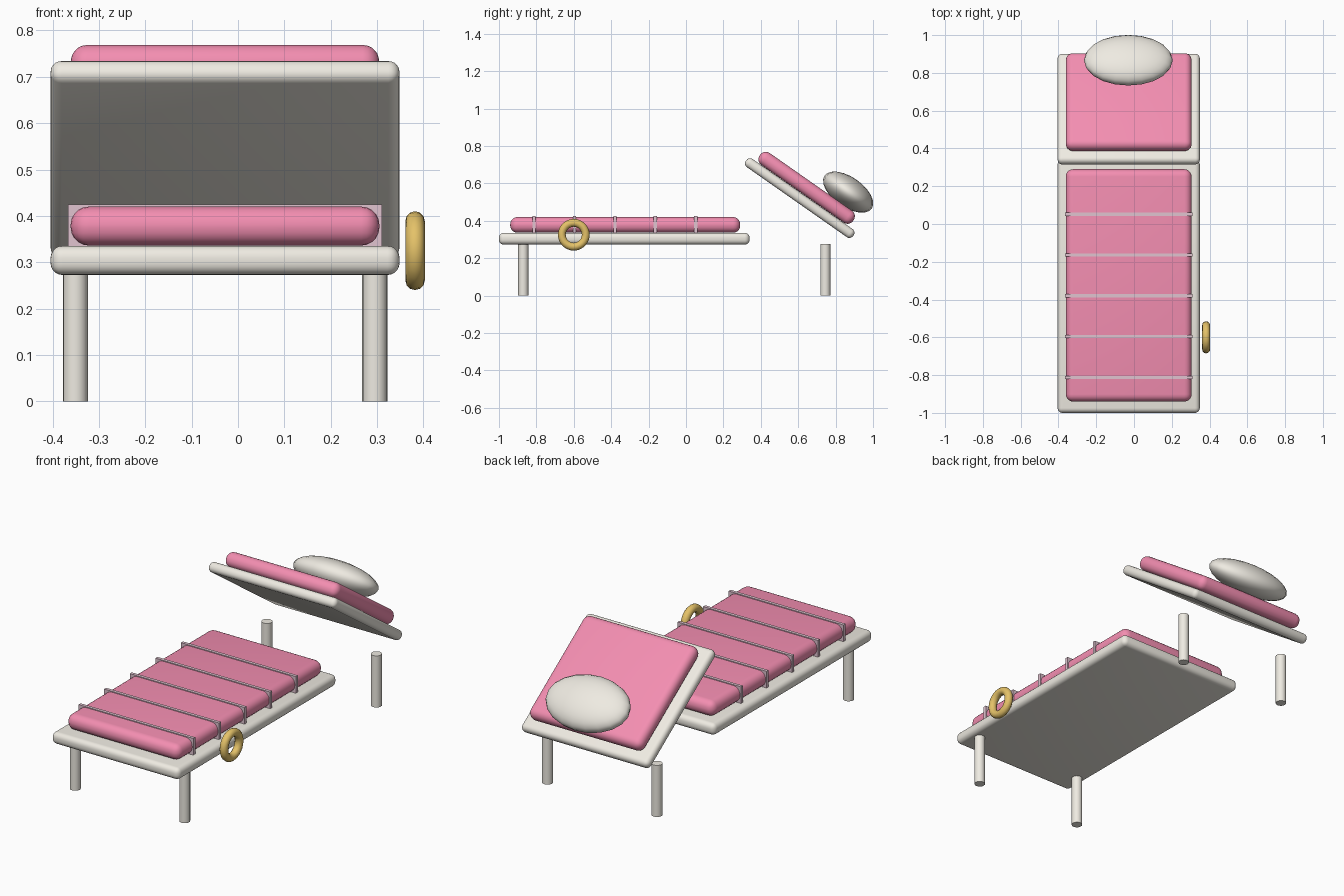
import bpy
from math import radians, pi

if "Cube" in bpy.data.objects:
    bpy.data.objects.remove(bpy.data.objects["Cube"])

CX = -0.028            # centre line of the bed (the ring sticks out on the right)
TILT = radians(-35)    # slope of the raised head section


def material(name, rgb):
    m = bpy.data.materials.new(name)
    m.diffuse_color = (*rgb, 1)
    m.use_nodes = True
    m.node_tree.nodes["Principled BSDF"].inputs["Base Color"].default_value = m.diffuse_color
    return m


CREAM = material("cream", (0.86, 0.83, 0.76))
PINK = material("pink", (0.90, 0.27, 0.44))
PALE = material("pale_pink", (0.75, 0.55, 0.63))
GOLD = material("gold", (0.78, 0.54, 0.14))


def finish(name, mat):
    ob = bpy.context.object
    ob.name = name
    ob.data.materials.append(mat)
    bpy.ops.object.shade_smooth_by_angle(angle=radians(40))
    return ob


def slab(name, loc, size, mat, bevel=0, tilt=0):
    bpy.ops.mesh.primitive_cube_add(size=1, location=loc)
    ob = bpy.context.object
    ob.scale = size
    bpy.ops.object.transform_apply(location=False, rotation=False, scale=True)
    ob.rotation_euler.x = tilt
    if bevel:
        mod = ob.modifiers.new("rounding", 'BEVEL')
        mod.width = bevel
        mod.segments = 5
        mod.limit_method = 'NONE'
        bpy.ops.object.modifier_apply(modifier=mod.name)
    return finish(name, mat)


# Flat section: frame and mattress
slab("bed_frame", (CX, -0.33, 0.304), (0.753, 1.34, 0.063), CREAM, 0.026)
slab("mattress", (CX, -0.325, 0.378), (0.666, 1.23, 0.084), PINK, 0.039)

# Straps across the mattress
for i in range(5):
    slab(f"strap_{i + 1}", (CX, -0.812 + i * 0.216, 0.379),
         (0.677, 0.017, 0.091), PALE)

# Raised head section
slab("head_frame", (CX, 0.608, 0.521), (0.753, 0.70, 0.053), CREAM, 0.024, TILT)
slab("head_mattress", (CX, 0.645, 0.576), (0.666, 0.61, 0.078), PINK, 0.036, TILT)

# Pillow
bpy.ops.mesh.primitive_uv_sphere_add(segments=20, ring_count=12, radius=1,
                                     location=(-0.03, 0.867, 0.553))
pillow = bpy.context.object
pillow.scale = (0.235, 0.154, 0.08)
pillow.rotation_euler.x = TILT
finish("pillow", CREAM)

# Legs
for side in (-1, 1):
    for end, y in (("front", -0.87), ("back", 0.745)):
        bpy.ops.mesh.primitive_cylinder_add(vertices=16, radius=0.027, depth=0.275,
                                            location=(CX + side * 0.323, y, 0.1375))
        finish(f"{end}_leg_{'left' if side < 0 else 'right'}", CREAM)

# Ring on the right side
bpy.ops.mesh.primitive_torus_add(major_radius=0.064, minor_radius=0.021,
                                 major_segments=24, minor_segments=12,
                                 location=(0.382, -0.6, 0.325), rotation=(0, pi / 2, 0))
finish("side_ring", GOLD)
